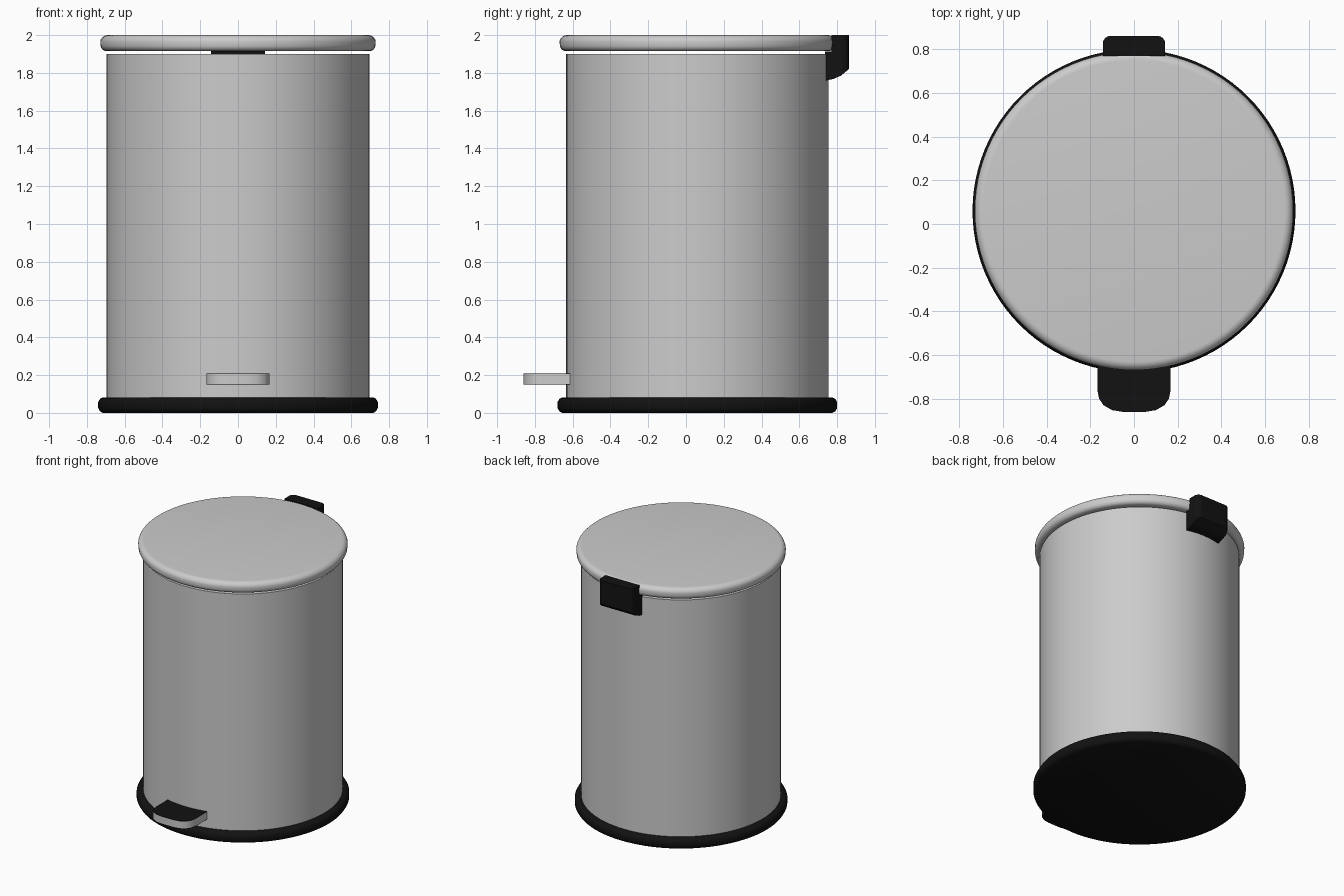
import bpy, bmesh, math

if "Cube" in bpy.data.objects:
    bpy.data.objects.remove(bpy.data.objects["Cube"])

CY = 0.06      # bin axis, offset in y
BODY_R = 0.695

black = bpy.data.materials.new("black_plastic")
black.diffuse_color = (0.006, 0.006, 0.006, 1)
black.use_nodes = True
black.node_tree.nodes["Principled BSDF"].inputs["Base Color"].default_value = black.diffuse_color


def finish(name, bm, mat=None, angle=35):
    bmesh.ops.recalc_face_normals(bm, faces=bm.faces)
    me = bpy.data.meshes.new(name)
    bm.to_mesh(me)
    bm.free()
    ob = bpy.data.objects.new(name, me)
    bpy.context.collection.objects.link(ob)
    if mat:
        me.materials.append(mat)
    bpy.ops.object.select_all(action='DESELECT')
    ob.select_set(True)
    bpy.context.view_layer.objects.active = ob
    bpy.ops.object.shade_smooth_by_angle(angle=math.radians(angle))
    return ob


def lathe(name, profile, mat=None, n=96):
    """Closed solid of revolution from (radius, z) points, bottom to top."""
    bm = bmesh.new()
    rings = [[bm.verts.new((r * math.cos(2 * math.pi * i / n),
                            CY + r * math.sin(2 * math.pi * i / n), z))
              for i in range(n)] for r, z in profile]
    for a, b in zip(rings, rings[1:]):
        for i in range(n):
            j = (i + 1) % n
            bm.faces.new((a[i], a[j], b[j], b[i]))
    bm.faces.new(rings[0])
    bm.faces.new(rings[-1])
    return finish(name, bm, mat)


def prism(name, outline, vec, mat=None, angle=35):
    """Extrude a flat outline of 3D points along vec."""
    bm = bmesh.new()
    face = bm.faces.new([bm.verts.new(p) for p in outline])
    new = bmesh.ops.extrude_face_region(bm, geom=[face])["geom"]
    bmesh.ops.translate(bm, vec=vec, verts=[v for v in new if isinstance(v, bmesh.types.BMVert)])
    return finish(name, bm, mat, angle)


def arc(cr, cz, r, a0, a1, steps=6):
    return [(cr + r * math.cos(math.radians(a0 + (a1 - a0) * i / steps)),
             cz + r * math.sin(math.radians(a0 + (a1 - a0) * i / steps)))
            for i in range(steps + 1)]


# Base ring, body and rounded lid
lathe("base", [(0.715, 0), (0.73, 0.008), (0.74, 0.025), (0.74, 0.058),
               (0.73, 0.075), (0.715, 0.082)], black)
lathe("body", [(BODY_R, 0.075), (BODY_R, 1.9)])
lathe("lid", arc(0.695, 1.948, 0.033, -90, 0) + arc(0.69, 1.96, 0.04, 10, 90))

# Foot pedal: front rounded, back edge following the body
half = [(0.168, -0.76), (0.16, -0.8), (0.14, -0.83), (0.1, -0.853), (0.05, -0.861)]
front = [(-x, y) for x, y in half] + [(x, y) for x, y in reversed(half)]
back = [(x, CY - math.sqrt(BODY_R ** 2 - x * x) + 0.003)
        for x in (0.168 - 0.042 * i for i in range(9))]
plan = front + back
prism("pedal", [(x, y, 0.152) for x, y in plan], (0, 0, 0.054))
prism("pedal_top_pad", [(x, y, 0.206) for x, y in plan], (0, 0, 0.003), black)
prism("pedal_bottom_pad", [(x, y, 0.149) for x, y in plan], (0, 0, 0.003), black)

# Hinge: side profile notched around the lid rim
side = [(0.735, 1.758), (0.78, 1.768), (0.82, 1.785), (0.862, 1.82),
        (0.862, 2.0), (0.77, 2.0), (0.77, 1.912), (0.735, 1.912)]
hinge = prism("hinge", [(-0.143, y, z) for y, z in side], (0.286, 0, 0), black)

# Round the two outer upright corners of the hinge
bm = bmesh.new()
bm.from_mesh(hinge.data)
corners = [e for e in bm.edges
           if abs(e.verts[0].co.x - e.verts[1].co.x) < 1e-4
           and all(v.co.y > 0.86 for v in e.verts)]
bmesh.ops.bevel(bm, geom=corners, offset=0.035, segments=4, profile=0.5, affect='EDGES')
bm.to_mesh(hinge.data)
bm.free()
